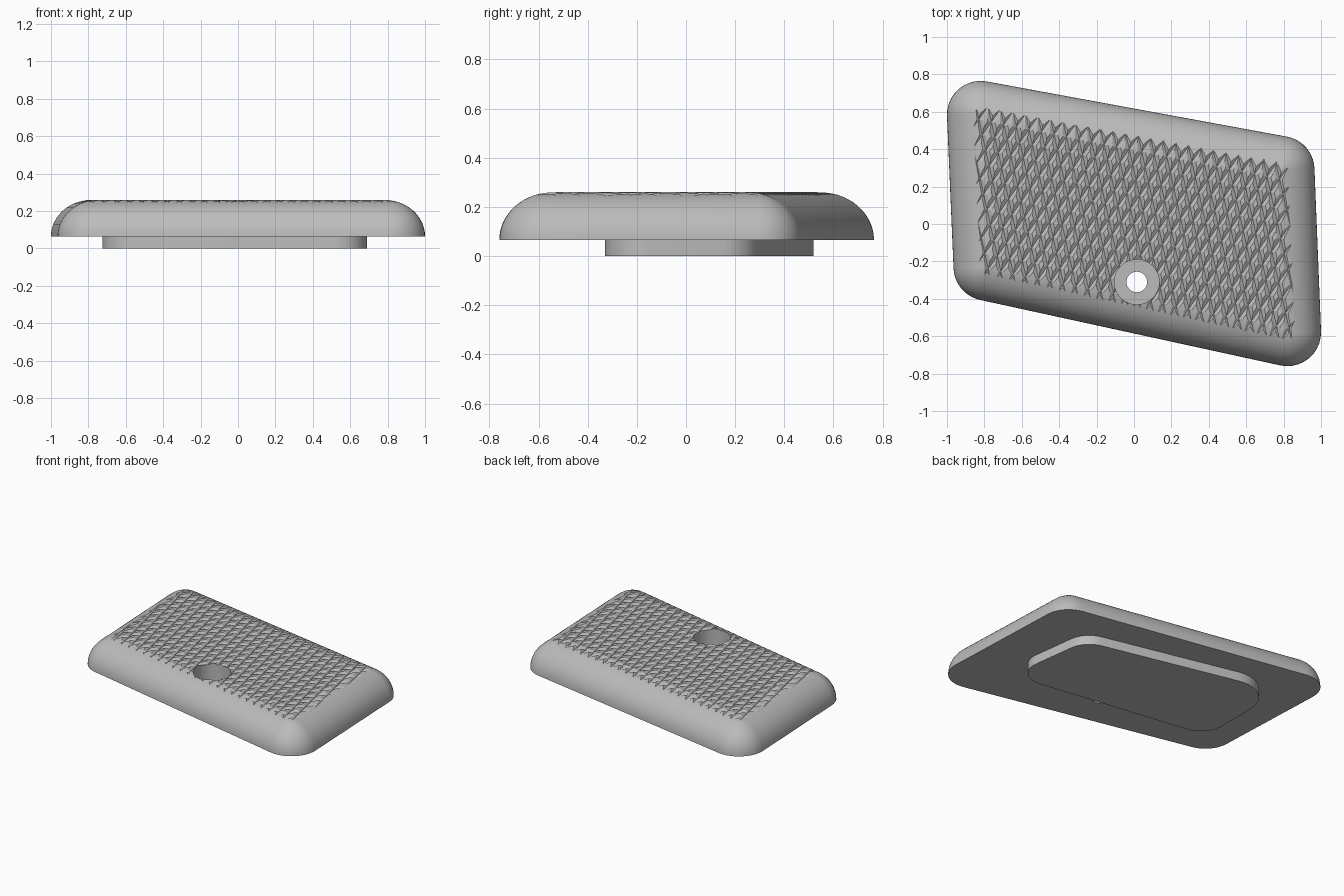
import bpy
import bmesh
from math import sin, cos, tan, pi, radians, atan2
from mathutils import Matrix, Vector

if "Cube" in bpy.data.objects:
    bpy.data.objects.remove(bpy.data.objects["Cube"])

grey = bpy.data.materials.new("plain grey")
grey.use_nodes = True
grey.diffuse_color = (0.5, 0.5, 0.5, 1)
grey.node_tree.nodes["Principled BSDF"].inputs["Base Color"].default_value = grey.diffuse_color


def make_object(name, bm):
    bmesh.ops.recalc_face_normals(bm, faces=bm.faces)
    mesh = bpy.data.meshes.new(name)
    bm.to_mesh(mesh)
    bm.free()
    mesh.materials.append(grey)
    obj = bpy.data.objects.new(name, mesh)
    bpy.context.collection.objects.link(obj)
    return obj


def outline(corners, steps=10):
    """Rounded quadrilateral: corners are (x, y, radius), counter-clockwise."""
    points = []
    n = len(corners)

    def normal_angle(a, b):
        # outward normal of the tangent line joining two corner circles
        d = Vector((b[0] - a[0], b[1] - a[1]))
        tilt = (a[2] - b[2]) / d.length
        return atan2(d.y, d.x) - pi / 2 + tilt

    for i, c in enumerate(corners):
        start = normal_angle(corners[i - 1], c)
        end = normal_angle(c, corners[(i + 1) % n])
        sweep = (end - start) % (2 * pi)
        for k in range(steps + 1):
            a = start + sweep * k / steps
            points.append((c[0] + c[2] * cos(a), c[1] + c[2] * sin(a)))
    return points


def loft(name, layers):
    """Skin a stack of (outline points, height) and cap both ends."""
    bm = bmesh.new()
    rings = [[bm.verts.new((x, y, z)) for x, y in pts] for pts, z in layers]
    for low, high in zip(rings, rings[1:]):
        for i in range(len(low)):
            bm.faces.new((low[i - 1], low[i], high[i], high[i - 1]))
    bm.faces.new(rings[0])
    bm.faces.new(rings[-1])
    return make_object(name, bm)


def cylinder(name, x, y, radius, bottom, top):
    bm = bmesh.new()
    bmesh.ops.create_cone(bm, cap_ends=True, segments=48, radius1=radius, radius2=radius,
                          depth=top - bottom,
                          matrix=Matrix.Translation((x, y, (top + bottom) / 2)))
    return make_object(name, bm)


def cut(obj, cutter):
    mod = obj.modifiers.new("cut", 'BOOLEAN')
    mod.operation = 'DIFFERENCE'
    mod.solver = 'EXACT'
    mod.object = cutter
    graph = bpy.context.evaluated_depsgraph_get()
    mesh = bpy.data.meshes.new_from_object(obj.evaluated_get(graph))
    obj.modifiers.clear()
    obj.data = mesh


# Domed body: a skewed rounded slab with an elliptical edge
BASE, TOP, INSET, RADIUS = 0.065, 0.26, 0.22, 0.18
CORNERS = [(-0.785, -0.23), (0.82, -0.58), (0.785, 0.29), (-0.82, 0.585)]


def body_outline(d):
    r = max(RADIUS - d, 0.02)
    e = d - (RADIUS - r)
    result = []
    for x, y in CORNERS:
        dx = -e if x > 0 else e
        dy = -e if y > 0.1 else e
        result.append((x + dx, y + dy * 1.02 - 0.2 * dx, r))
    return outline(result)


layers = []
for k in range(15):
    a = pi / 2 * k / 14
    layers.append((body_outline(INSET * (1 - cos(a))), BASE + (TOP - BASE) * sin(a)))
body = loft("grip_body", layers)

# Base pad underneath
PAD = [(-0.555, 0.0, 0.17), (0.53, -0.17, 0.16), (0.48, 0.13, 0.17), (-0.49, 0.285, 0.235)]
pad = loft("base_pad", [(outline(PAD), 0), (outline(PAD), BASE)])


# Crossing V grooves over the top
def groove_set(name, angle):
    axis, pitch, half, depth = radians(-11.2), 0.0683, 0.019, 0.0135
    direction = Vector((cos(angle), sin(angle), 0))
    side = Vector((-sin(angle), cos(angle), 0))
    step = Vector((cos(axis), sin(axis), 0)) * pitch
    lift = 0.004
    wide = half * (depth + lift) / depth
    bm = bmesh.new()
    for i in range(-19, 20):
        mid = step * i + Vector((0, 0, TOP))
        ends = []
        for s in (-1, 1):
            p = mid + direction * s * 1.2
            ends.append([bm.verts.new(p + side * w + Vector((0, 0, z)))
                         for w, z in ((-wide, lift), (0, -depth), (wide, lift))])
        a, b = ends
        bm.faces.new(a)
        bm.faces.new(b)
        for j in range(3):
            bm.faces.new((a[j - 1], a[j], b[j], b[j - 1]))
    return make_object(name, bm)


cutters = [groove_set("groove_cutter_a", radians(55)),
           groove_set("groove_cutter_b", radians(-77.4))]

# Stepped screw hole near the front edge
hole = cylinder("hole_cutter", 0.015, -0.31, 0.055, -0.1, 0.4)
cutters += [cylinder("counterbore_cutter", 0.015, -0.31, 0.12, 0.12, 0.4), hole]
for cutter in cutters:
    cut(body, cutter)
cut(pad, hole)
for cutter in cutters:
    bpy.data.objects.remove(cutter)

# Smooth curves, crisp edges
for obj in bpy.context.selected_objects:
    obj.select_set(False)
for obj in (body, pad):
    obj.select_set(True)
bpy.context.view_layer.objects.active = body
bpy.ops.object.shade_smooth_by_angle(angle=radians(20))
